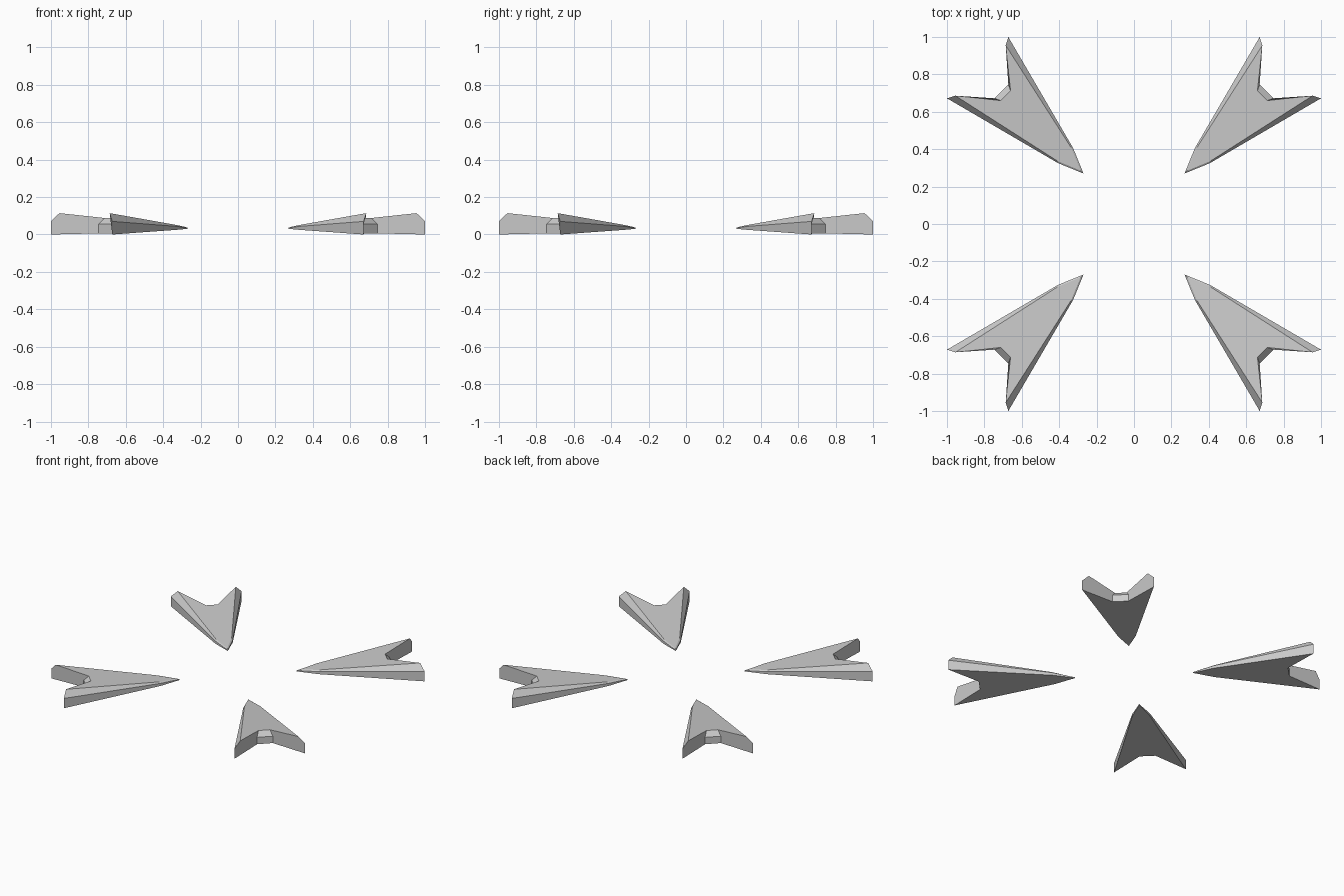
import bpy, bmesh
from math import pi

if "Cube" in bpy.data.objects:
    bpy.data.objects.remove(bpy.data.objects["Cube"])

# Half outline of one arrowhead at three levels: tip, shoulder, wing end, notch.
# The other half is the reflection across the diagonal x = y.
BOTTOM = [(.27, .27, .03), (.405, .325, .025), (1, .672, 0), (.745, .672, .006)]
MIDDLE = [(.27, .27, .036), (.405, .325, .043), (1, .672, .07), (.745, .672, .055)]
TOP = [(.285, .285, .041), (.408, .336, .052), (.955, .686, .114), (.713, .66, .088)]


def ring(bm, half):
    other = [(y, x, z) for x, y, z in reversed(half[1:])]
    return [bm.verts.new(p) for p in half + other]


def arrow_mesh():
    bm = bmesh.new()
    rings = [ring(bm, level) for level in (BOTTOM, MIDDLE, TOP)]
    # vertical sides, then the bevelled upper edge
    for low, high in zip(rings, rings[1:]):
        for i in range(len(low)):
            j = (i + 1) % len(low)
            # each wing's trailing side is one face through all levels
            if i not in (2, 4):
                bm.faces.new((low[i], low[j], high[j], high[i]))
    for i in (2, 4):
        j = i + 1
        bm.faces.new([r[i] for r in rings] + [r[j] for r in reversed(rings)])
    # underside and top
    bm.faces.new(rings[0])
    bm.faces.new(rings[2])
    bmesh.ops.recalc_face_normals(bm, faces=bm.faces)
    mesh = bpy.data.meshes.new("arrowhead")
    bm.to_mesh(mesh)
    bm.free()
    return mesh


# Four arrowheads pointing at the centre
mesh = arrow_mesh()
for k, name in enumerate(("back_right", "back_left", "front_left", "front_right")):
    arrow = bpy.data.objects.new("arrowhead_" + name, mesh)
    arrow.rotation_euler.z = k * pi / 2
    bpy.context.collection.objects.link(arrow)
